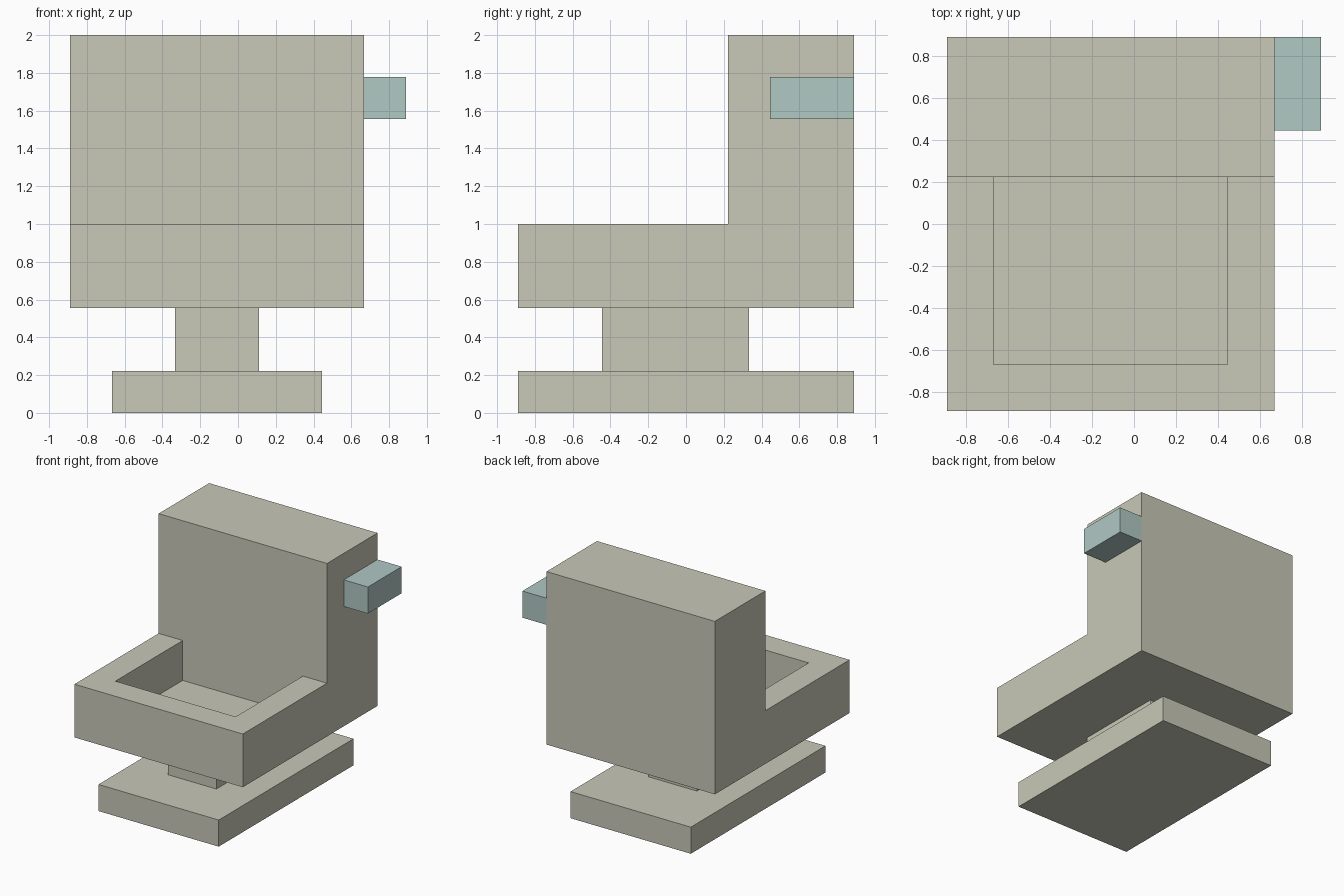
import bpy, bmesh

if "Cube" in bpy.data.objects:
    bpy.data.objects.remove(bpy.data.objects["Cube"])

U = 1 / 9  # modelling unit


def material(name, colour):
    m = bpy.data.materials.new(name)
    m.diffuse_color = (*colour, 1)
    m.use_nodes = True
    m.node_tree.nodes["Principled BSDF"].inputs["Base Color"].default_value = m.diffuse_color
    return m


stone = material("warm_grey", (0.578, 0.578, 0.479))
teal = material("pale_teal", (0.434, 0.578, 0.552))


def prism(name, profile, x0, x1, mat):
    """Extrude a (y, z) profile along x."""
    bm = bmesh.new()
    face = bm.faces.new([bm.verts.new((x0 * U, y * U, z * U)) for y, z in profile])
    ext = bmesh.ops.extrude_face_region(bm, geom=[face])
    for v in ext["geom"]:
        if isinstance(v, bmesh.types.BMVert):
            v.co.x = x1 * U
    bmesh.ops.recalc_face_normals(bm, faces=bm.faces)
    mesh = bpy.data.meshes.new(name)
    bm.to_mesh(mesh)
    bm.free()
    mesh.materials.append(mat)
    ob = bpy.data.objects.new(name, mesh)
    bpy.context.collection.objects.link(ob)
    return ob


def box(name, x, y, z, mat):
    return prism(name, [(y[0], z[0]), (y[1], z[0]), (y[1], z[1]), (y[0], z[1])], *x, mat)


# Foot and stem
box("base", (-6, 4), (-8, 8), (0, 2), stone)
box("stem", (-3, 1), (-4, 3), (2, 5), stone)

# Bowl and tank as one L-shaped body
body = prism("bowl_and_tank",
             [(-8, 5), (8, 5), (8, 18), (2, 18), (2, 9), (-8, 9)], -8, 6, stone)

# Hollow of the bowl, flush with the tank front
cutter = box("bowl_cutter", (-6, 4), (-6, 2), (6, 10), stone)
cutter.hide_render = True
cutter.hide_set(True)
cut = body.modifiers.new("hollow", 'BOOLEAN')
cut.operation = 'DIFFERENCE'
cut.solver = 'EXACT'
cut.object = cutter

# Flush handle on the side of the tank
box("handle", (6, 8), (4, 8), (14, 16), teal)
